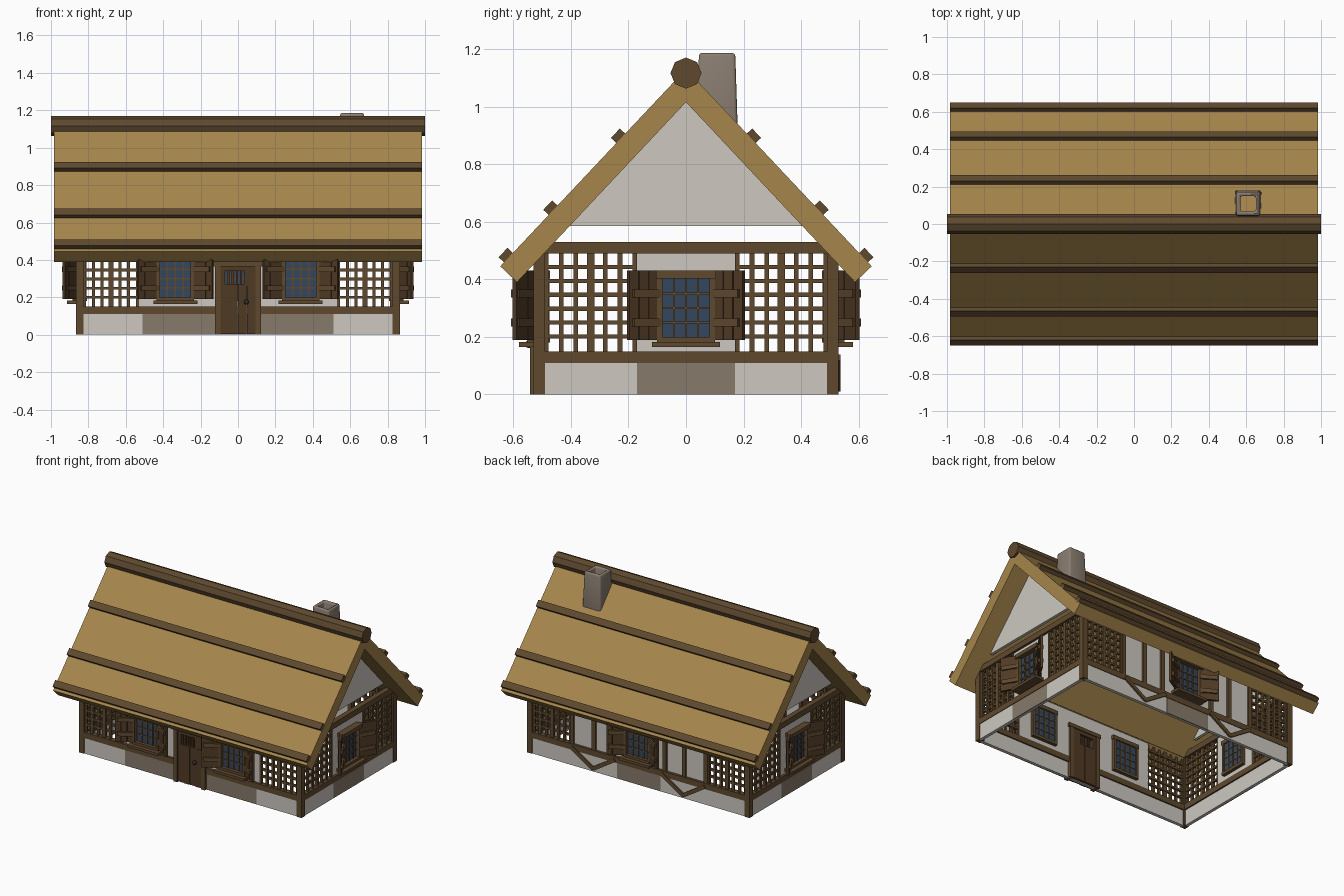
import bpy, bmesh, math
from mathutils import Matrix, Vector

if "Cube" in bpy.data.objects:
    bpy.data.objects.remove(bpy.data.objects["Cube"])


def material(name, hexa):
    m = bpy.data.materials.new(name)
    lin = []
    for i in (0, 2, 4):
        c = int(hexa[i:i + 2], 16) / 255
        lin.append(c / 12.92 if c < 0.04 else ((c + 0.055) / 1.055) ** 2.4)
    m.diffuse_color = (*lin, 1)
    m.use_nodes = True
    m.node_tree.nodes["Principled BSDF"].inputs["Base Color"].default_value = m.diffuse_color
    return m


WOOD = material("beam wood", "5f492f")
DARK = material("dark plank wood", "503a24")
THATCH = material("thatch", "a6864c")
PLASTER = material("plaster", "cdc8c0")
STONE = material("bare stone", "877a6b")
CHIM = material("chimney stone", "8a7d70")
GLASS = material("window glass", "34465c")
IRON = material("iron", "2e2e30")

Rz = lambda a: Matrix.Rotation(math.radians(a), 4, 'Z')
T = lambda x, y, z: Matrix.Translation((x, y, z))


def finish(name, bm, mat):
    bmesh.ops.recalc_face_normals(bm, faces=bm.faces)
    me = bpy.data.meshes.new(name)
    bm.to_mesh(me)
    bm.free()
    me.materials.append(mat)
    ob = bpy.data.objects.new(name, me)
    bpy.context.collection.objects.link(ob)
    return ob


def part(name, mat, boxes, M=Matrix()):
    """One mesh of boxes (x0, x1, y0, y1, z0, z1[, own matrix])."""
    bm = bmesh.new()
    for b in boxes:
        x0, x1, y0, y1, z0, z1 = b[:6]
        own = b[6] if len(b) > 6 else Matrix()
        mat4 = M @ own @ T((x0 + x1) / 2, (y0 + y1) / 2, (z0 + z1) / 2) @ \
            Matrix.Diagonal((x1 - x0, y1 - y0, z1 - z0, 1))
        bmesh.ops.create_cube(bm, size=1, matrix=mat4)
    return finish(name, bm, mat)


def prism(name, mat, pts, x0, x1):
    """Extrude a (y, z) profile along x."""
    bm = bmesh.new()
    f = bm.faces.new([bm.verts.new((x0, y, z)) for y, z in pts])
    r = bmesh.ops.extrude_face_region(bm, geom=[f])
    vs = [v for v in r['geom'] if isinstance(v, bmesh.types.BMVert)]
    bmesh.ops.translate(bm, vec=(x1 - x0, 0, 0), verts=vs)
    return finish(name, bm, mat)


def window(name, M):
    """Window with frame, bars, sill and two half-open shutters; outward is -y."""
    part(name + "_glass", GLASS, [(-.085, .085, .004, .048, .19, .41)], M)
    bars = [(u - .004, u + .004, -.003, .053, .19, .41) for u in (-.042, 0, .042)]
    bars += [(-.085, .085, -.002, .052, z - .004, z + .004) for z in (.25, .30, .35)]
    part(name + "_bars", WOOD, bars, M)
    part(name + "_frame", WOOD, [
        (-.1, -.082, -.02, .056, .18, .41), (.082, .1, -.02, .056, .18, .41),
        (-.1, .1, -.021, .057, .18, .2), (-.105, .105, -.03, .057, .403, .43),
        (-.118, .118, -.05, .02, .165, .183)], M)
    planks, straps = [], []
    for s in (-1, 1):
        H = T(s * .1, -.006, 0) @ Rz(-s * 31)
        for i in range(3):
            a, b = sorted((s * (.002 + i * .039), s * (.039 + i * .039)))
            planks.append((a, b, -.008 - .002 * (i % 2), .008, .19, .43, H))
        a, b = sorted((s * -.005, s * .105))
        for z in (.25, .35):
            straps.append((a, b, -.02, .013, z - .014, z + .014, H))
    part(name + "_shutters", DARK, planks, M)
    part(name + "_shutter_straps", WOOD, straps, M)


def lattice(name, M, a, b):
    """Open wooden grid at both ends of a wall."""
    bars = []
    for s in (-1, 1):
        n = 6
        for i in range(n + 1):
            u = s * (a + (b - a) * i / n)
            w = .013 if i == 3 else .008
            bars.append((u - w, u + w, .012, .028, .14, .5))
        p, q = sorted((s * a, s * b))
        for i in range(1, 7):
            z = .15 + .34 * i / 7 + .002
            bars.append((p, q, .016, .032, z - .007, z + .007))
    part(name + "_lattice", WOOD, bars, M)


# four walls: name, turn, distance from centre, half length, half plaster, half stone
walls = [("front", 0, .53, .865, .53, .51), ("right", 90, .865, .53, .17, .17),
         ("back", 180, .53, .865, .53, .17), ("left", -90, .865, .53, .17, .17)]
for name, ang, dist, half, pl, st in walls:
    M = Rz(ang) @ T(0, -dist, 0)
    h = half - .03
    part(name + "_base", PLASTER, [(-h, h, .013, .028, 0, .12),
                                   (-h, -st, .005, .013, 0, .12),
                                   (st, h, .005, .013, 0, .12)], M)
    part(name + "_bare_stone", STONE, [(-st, st, .005, .013, 0, .12)], M)
    part(name + "_beams", WOOD, [(-h, h, .001, .038, .11, .15),
                                 (-h, h, .001, .038, .49, .53)], M)
    if name == "front":
        panels = [(-pl, -.11, .018, .034, .14, .5), (.11, pl, .018, .034, .14, .5),
                  (-.11, .11, .018, .034, .37, .5)]
    else:
        panels = [(-pl, pl, .018, .034, .14, .5)]
    part(name + "_plaster", PLASTER, panels, M)
    lattice(name, M, pl + .008, half - .045)
    if name == "front":
        for s, side in ((-1, "left"), (1, "right")):
            window("front_%s_window" % side, M @ T(s * .335, 0, 0))
    else:
        window(name + "_window", M)

# corner posts
part("corner_posts", WOOD, [(x - .02, x + .02, y - .02, y + .02, 0, .53)
                            for x in (-.845, .845) for y in (-.51, .51)])

# back wall posts and V braces
M = Rz(180) @ T(0, -.53, 0)
part("back_posts", WOOD, [(u - .014, u + .014, .004, .036, .14, .5)
                          for u in (-.52, -.35, -.2, .2, .35, .52)], M)
braces = []
for c in (-.35, .35):
    for s in (-1, 1):
        a = math.atan2(.105, .165)
        R = T(c + s * .083, 0, .075) @ Matrix.Rotation(-s * a, 4, 'Y')
        braces.append((-.1, .1, -.006, .012, -.013, .013, R))
part("back_braces", WOOD, braces, M)

# door with slotted peephole
M = T(0, -.53, 0)
part("door_frame", WOOD, [(-.122, -.094, -.012, .05, 0, .37), (.094, .122, -.012, .05, 0, .37),
                          (-.13, .13, -.016, .052, .365, .39)], M)
door = [(-.095 + i * .0475, -.049 + i * .0475, -.004 - .003 * (i % 2), .045, .005, .27)
        for i in range(4)]
door += [(-.095, .095, -.004, .045, .34, .37), (-.095, -.07, -.004, .045, .26, .345),
         (.035, .095, -.004, .045, .26, .345)]
door += [(u - .006, u + .006, .005, .03, .26, .345) for u in (-.05, -.028, -.006, .016)]
part("door_planks", DARK, door, M)
bm = bmesh.new()
bmesh.ops.create_uvsphere(bm, u_segments=10, v_segments=6, radius=.014,
                          matrix=T(.045, -.545, .175))
finish("door_knob", bm, IRON)

# thatched roof, gables, ridge log and battens
prism("roof", THATCH, [(0, 1.13), (.645, .445), (.587, .39), (0, 1.015),
                       (-.587, .39), (-.645, .445)], -.985, .985)
for s, side in ((-1, "left"), (1, "right")):
    prism(side + "_gable", PLASTER, [(0, 1.04), (.42, .585), (-.42, .585)],
          s * .83, s * .85)
prism("ridge_log", WOOD, [(.054 * math.sin(i * math.pi / 4), 1.116 + .054 * math.cos(i * math.pi / 4))
                          for i in range(8)], -1, 1)
battens = []
for s in (-1, 1):
    for y in (.23, .465, .62):
        R = T(0, s * y, 1.137 - 1.062 * y) @ Matrix.Rotation(-s * math.atan(1.062), 4, 'X')
        battens.append((-.985, .985, -.0225, .0225, -.015, .021, R))
part("roof_battens", WOOD, battens)

# hollow tapered chimney
bm = bmesh.new()
rings = []
for z, r in ((.88, .073), (1.186, .063), (1.186, .041), (.93, .041)):
    rings.append([bm.verts.new((.61 + r * a, .108 + r * b, z))
                  for a, b in ((-1, -1), (1, -1), (1, 1), (-1, 1))])
for i in range(4):
    p, q = rings[i], rings[(i + 1) % 4]
    for k in range(4):
        bm.faces.new((p[k], p[(k + 1) % 4], q[(k + 1) % 4], q[k]))
ob = finish("chimney", bm, CHIM)
mod = ob.modifiers.new("rounded", 'BEVEL')
mod.width, mod.segments = .011, 3
for p in ob.data.polygons:
    p.use_smooth = True
